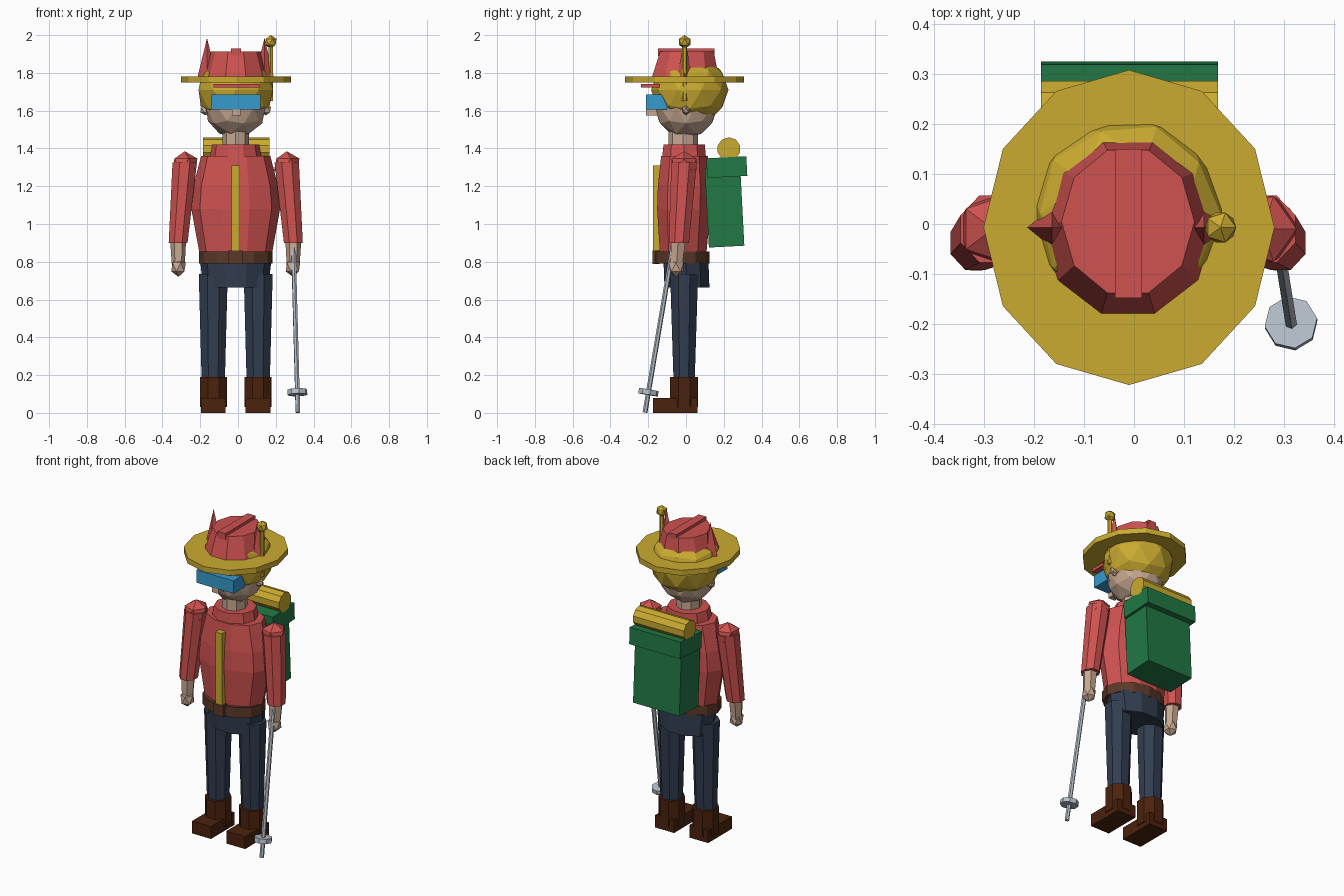
import bpy, bmesh, math
from mathutils import Matrix, Vector

cube = bpy.data.objects.get("Cube")
if cube:
    bpy.data.objects.remove(cube, do_unlink=True)


def material(name, r, g, b):
    m = bpy.data.materials.new(name)
    m.use_nodes = True
    m.diffuse_color = (r, g, b, 1)
    bsdf = next(n for n in m.node_tree.nodes if n.type == 'BSDF_PRINCIPLED')
    bsdf.inputs["Base Color"].default_value = (r, g, b, 1)
    return m


RED = material("jacket red", 0.62, 0.085, 0.08)
GOLD = material("gold yellow", 0.6, 0.41, 0.03)
GREEN = material("pack green", 0.016, 0.19, 0.058)
BLUE = material("lens blue", 0.036, 0.33, 0.61)
NAVY = material("trouser navy", 0.03, 0.046, 0.08)
BOOT = material("boot brown", 0.072, 0.016, 0.004)
BELT = material("belt brown", 0.107, 0.04, 0.021)
SKIN = material("skin", 0.58, 0.4, 0.29)
SILVER = material("silver", 0.47, 0.53, 0.6)

CX = -0.012  # symmetry plane of the figure


def finish(name, bm, mat):
    bmesh.ops.recalc_face_normals(bm, faces=bm.faces)
    mesh = bpy.data.meshes.new(name)
    bm.to_mesh(mesh)
    bm.free()
    mesh.materials.append(mat)
    ob = bpy.data.objects.new(name, mesh)
    bpy.context.collection.objects.link(ob)
    return ob


def loft(name, mat, sides, rings, turn=0.0):
    """Stack of horizontal elliptical rings: (x, y, z, rx, ry)."""
    bm = bmesh.new()
    loops = []
    for x, y, z, rx, ry in rings:
        angles = [turn + math.tau * i / sides for i in range(sides)]
        loops.append([bm.verts.new((x + rx * math.cos(a), y + ry * math.sin(a), z)) for a in angles])
    for low, high in zip(loops, loops[1:]):
        for i in range(sides):
            j = (i + 1) % sides
            bm.faces.new((low[i], low[j], high[j], high[i]))
    bm.faces.new(loops[0][::-1])
    bm.faces.new(loops[-1])
    bmesh.ops.remove_doubles(bm, verts=bm.verts, dist=0.0005)
    return finish(name, bm, mat)


def box(name, mat, x, y, z, tilt=0.0):
    """Box from (min, max) ranges, optionally leaned about x."""
    bm = bmesh.new()
    mid = Vector([sum(r) / 2 for r in (x, y, z)])
    size = [r[1] - r[0] for r in (x, y, z)]
    m = Matrix.Translation(mid) @ Matrix.Rotation(tilt, 4, 'X') @ Matrix.Diagonal((*size, 1))
    bmesh.ops.create_cube(bm, size=1, matrix=m)
    return finish(name, bm, mat)


def ball(name, mat, centre, radii, detail):
    bm = bmesh.new()
    m = Matrix.Translation(centre) @ Matrix.Diagonal((*radii, 1))
    bmesh.ops.create_icosphere(bm, subdivisions=detail, radius=1, matrix=m)
    return finish(name, bm, mat)


def rod(name, mat, start, end, radius, sides):
    bm = bmesh.new()
    a, b = Vector(start), Vector(end)
    m = Matrix.Translation((a + b) / 2) @ (b - a).to_track_quat('Z', 'Y').to_matrix().to_4x4()
    bmesh.ops.create_cone(bm, cap_ends=True, segments=sides, radius1=radius, radius2=radius,
                          depth=(b - a).length, matrix=m)
    return finish(name, bm, mat)


# Torso, collar and zip
loft("jacket", RED, 10, [(CX, -0.015, 0.85, 0.193, 0.13), (CX, -0.012, 1.08, 0.235, 0.148),
                         (CX, -0.01, 1.2, 0.225, 0.146), (CX, -0.008, 1.36, 0.183, 0.13)])
loft("collar", RED, 10, [(CX, -0.01, 1.35, 0.138, 0.122), (CX, -0.01, 1.42, 0.125, 0.115)])
box("zip", GOLD, (-0.035, 0.01), (-0.175, -0.12), (0.86, 1.31))

# Belt and hips
loft("belt", BELT, 12, [(CX, -0.022, z, 0.195, 0.146) for z in (0.79, 0.855)])
box("buckle", BELT, (-0.05, 0.023), (-0.178, -0.14), (0.788, 0.86))
loft("hips", NAVY, 10, [(CX, 0.005, 0.665, 0.172, 0.125), (CX, 0.0, 0.8, 0.188, 0.125)])

# Head
loft("neck", SKIN, 8, [(CX, -0.015, 1.36, 0.07, 0.078), (CX, -0.015, 1.5, 0.07, 0.078)])
ball("head", SKIN, (CX, 0, 1.62), (0.165, 0.168, 0.166), 2)
ball("hair", GOLD, (CX, 0.02, 1.71), (0.207, 0.205, 0.19), 2)
box("goggles", BLUE, (-0.14, 0.118), (-0.212, -0.1), (1.605, 1.685))
box("nose", SKIN, (-0.033, 0.013), (-0.212, -0.14), (1.575, 1.62))

# Hat
loft("hat_brim", GOLD, 12, [(CX + 0.002, -0.007, z, 0.291, 0.315) for z in (1.748, 1.782)])
loft("hat_crown", RED, 10, [(CX, -0.005, 1.76, 0.18, 0.19), (CX, 0.005, 1.912, 0.133, 0.15)])
box("hat_ridge", RED, (-0.038, 0.016), (-0.148, 0.15), (1.89, 1.93))
box("hat_peak", RED, (-0.13, 0.113), (-0.237, -0.14), (1.722, 1.742))

# Feather-like pin beside the crown
rod("hat_pin", GOLD, (0.173, -0.007, 1.65), (0.173, -0.007, 1.96), 0.013, 6)
ball("hat_pin_ball", GOLD, (0.173, -0.007, 1.964), (0.035, 0.035, 0.036), 1)

# Paired parts
for side, s in (("left", 1), ("right", -1)):
    def px(d):
        return CX + s * d
    loft(side + "_horn", RED, 4, [(px(0.152), -0.007, 1.77, 0.052, 0.042),
                                  (px(0.152), -0.007, 1.985, 0, 0)])
    ball(side + "_ear", SKIN, (px(0.16), 0.0, 1.605), (0.03, 0.022, 0.03), 1)

    ball(side + "_shoulder", RED, (px(0.27), -0.01, 1.315), (0.075, 0.077, 0.07), 1)
    loft(side + "_sleeve", RED, 8, [(px(0.305), -0.038, 0.9, 0.054, 0.058),
                                    (px(0.27), -0.01, 1.325, 0.07, 0.073)], math.pi / 8)
    loft(side + "_wrist", SKIN, 6, [(px(0.304), -0.05, 0.78, 0.034, 0.036),
                                    (px(0.305), -0.042, 0.91, 0.042, 0.044)])
    ball(side + "_hand", SKIN, (px(0.303), -0.053, 0.772), (0.043, 0.047, 0.052), 1)

    loft(side + "_leg", NAVY, 8, [(px(0.119), -0.01, 0.15, 0.066, 0.06),
                                  (px(0.119), -0.01, 0.735, 0.083, 0.08)], math.pi / 8)
    loft(side + "_boot_shaft", BOOT, 8, [(px(0.118), -0.01, z, 0.078, 0.08)
                                         for z in (0.03, 0.19)], math.pi / 8)
    xs = sorted((px(0.053), px(0.184)))
    box(side + "_boot_foot", BOOT, xs, (-0.175, 0.06), (0, 0.078))

# Backpack with lid and bed roll
LEAN = math.radians(3)
box("backpack", GREEN, (-0.17, 0.152), (0.11, 0.298), (0.88, 1.3), LEAN)
box("backpack_lid", GREEN, (-0.186, 0.168), (0.11, 0.322), (1.249, 1.353), LEAN)
rod("bed_roll", GOLD, (-0.186, 0.227, 1.397), (0.168, 0.227, 1.397), 0.062, 10)

# Walking pole with its basket
tip, grip = Vector((0.317, -0.217, 0.002)), Vector((0.292, -0.06, 0.93))
rod("walking_pole", SILVER, tip, grip, 0.013, 6)
axis = (grip - tip).normalized()
rod("pole_basket", SILVER, tip + axis * 0.095, tip + axis * 0.123, 0.053, 8)
